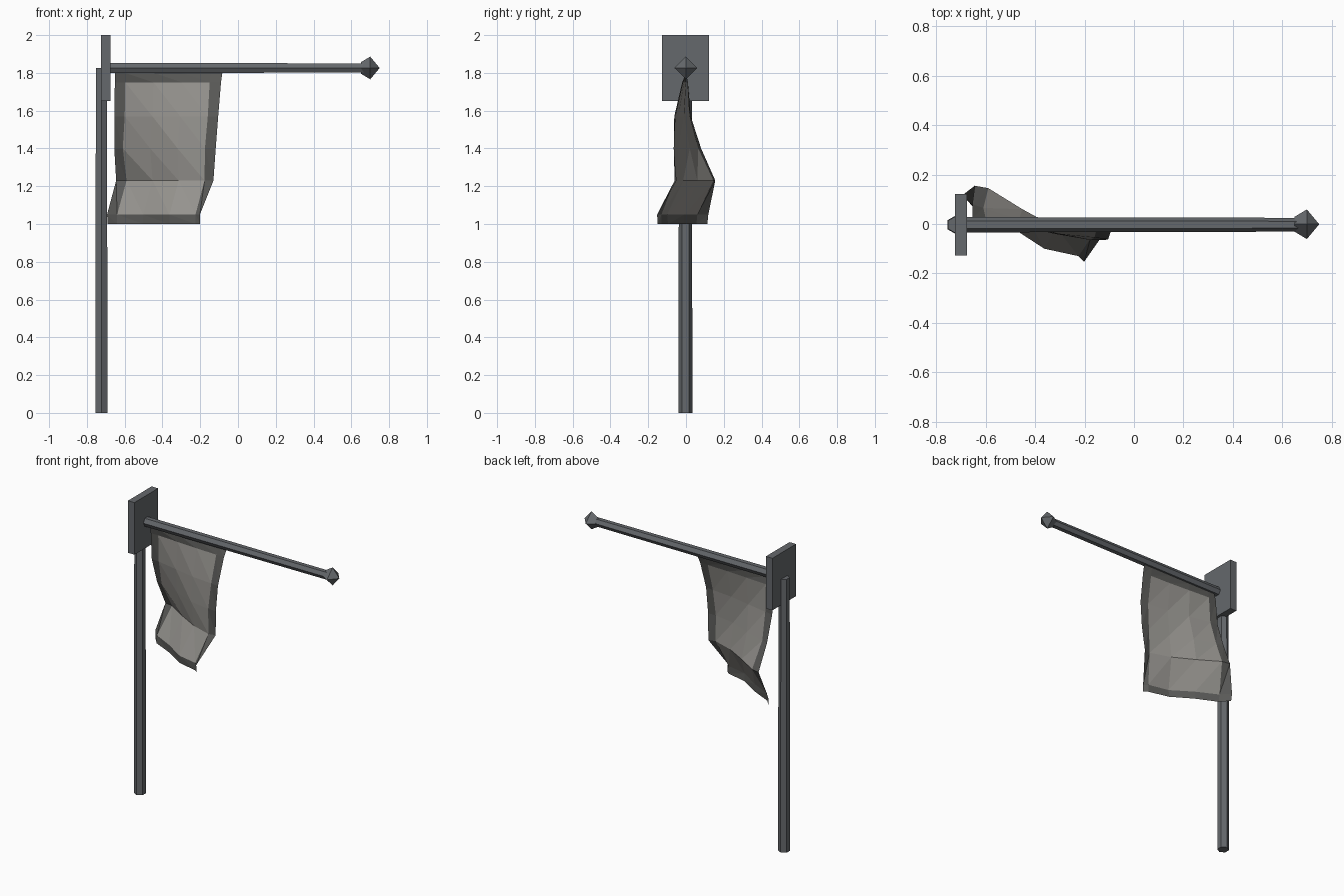
import bpy, bmesh
from math import pi, sin, cos

if "Cube" in bpy.data.objects:
    bpy.data.objects.remove(bpy.data.objects["Cube"])


def material(name, c):
    m = bpy.data.materials.new(name)
    m.diffuse_color = (*c, 1)
    m.use_nodes = True
    m.node_tree.nodes["Principled BSDF"].inputs["Base Color"].default_value = m.diffuse_color
    return m


METAL = material("dark_metal", (0.13, 0.14, 0.15))
CLOTH = material("cloth", (0.30, 0.29, 0.27))
TRIM = material("cloth_trim", (0.10, 0.10, 0.095))


def make(name, verts, faces, mats):
    me = bpy.data.meshes.new(name)
    me.from_pydata(verts, [], faces)
    for m in mats:
        me.materials.append(m)
    ob = bpy.data.objects.new(name, me)
    bpy.context.collection.objects.link(ob)
    return ob


def lathe(name, origin, axis, rings, sides, phase):
    """Closed faceted solid from (distance, radius) rings along x or z."""
    verts, faces = [], []
    for d, r in rings:
        for i in range(sides):
            a = phase + 2 * pi * i / sides
            u, v = r * cos(a), r * sin(a)
            p = (d, u, v) if axis == "x" else (u, v, d)
            verts.append(tuple(o + q for o, q in zip(origin, p)))
    for k in range(len(rings) - 1):
        for i in range(sides):
            j = (i + 1) % sides
            a, b = k * sides, (k + 1) * sides
            faces.append((a + i, a + j, b + j, b + i))
    faces.append(tuple(reversed(range(sides))))
    faces.append(tuple(range((len(rings) - 1) * sides, len(rings) * sides)))
    ob = make(name, verts, faces, [METAL])
    bm = bmesh.new()
    bm.from_mesh(ob.data)
    bmesh.ops.remove_doubles(bm, verts=bm.verts, dist=1e-5)
    bmesh.ops.recalc_face_normals(bm, faces=bm.faces)
    bm.to_mesh(ob.data)
    bm.free()
    return ob


# Upright post, horizontal arm and pointed finial
lathe("post", (-0.723, -0.003, 0), "z", [(0, 0.037), (1.825, 0.034)], 6, pi / 2)
lathe("arm", (0, -0.003, 1.826), "x", [(-0.69, 0.031), (0.67, 0.028)], 6, 0)
lathe("finial", (0, -0.001, 1.826), "x",
      [(0.65, 0.03), (0.70, 0.06), (0.75, 0.0)], 4, 0)

# Mounting plate
bpy.ops.mesh.primitive_cube_add(size=1, location=(-0.70, -0.003, 1.826))
plate = bpy.context.object
plate.name = "mounting_plate"
plate.scale = (0.048, 0.25, 0.348)
plate.data.materials.append(METAL)

# Hanging cloth: each row is z, (outer, inner) left x, (inner, outer) right x, y folds
rows = [
    (1.80, -0.650, -0.600, -0.145, -0.083, (0, 0, 0, 0, 0, 0)),
    (1.75, -0.652, -0.597, -0.150, -0.090, (.01, .01, 0, -.01, -.015, -.02)),
    (1.57, -0.655, -0.600, -0.160, -0.105, (.025, .02, -.01, -.04, -.055, -.062)),
    (1.40, -0.655, -0.610, -0.175, -0.118, (.08, .065, .02, -.04, -.065, -.065)),
    (1.23, -0.645, -0.590, -0.177, -0.130, (.155, .145, .06, -.015, -.06, -.05)),
    (1.05, -0.693, -0.640, -0.225, -0.202, (.118, .06, -.01, -.10, -.13, -.153)),
    (1.00, -0.690, -0.640, -0.225, -0.200, (.113, .055, -.01, -.095, -.13, -.15)),
]
verts, faces, trim = [], [], []
for z, lo, li, ri, ro, ys in rows:
    xs = (lo, li, li + (ri - li) / 3, li + (ri - li) * 2 / 3, ri, ro)
    verts += [(x, y, z) for x, y in zip(xs, ys)]
for r in range(6):
    for c in range(5):
        a = r * 6 + c
        b, d, e = a + 1, a + 6, a + 7
        faces += [(a, d, e), (a, e, b)]
        trim += [int(r in (0, 5) or c in (0, 4))] * 2
banner = make("banner", verts, faces, [CLOTH, TRIM])
for p, t in zip(banner.data.polygons, trim):
    p.material_index = t
